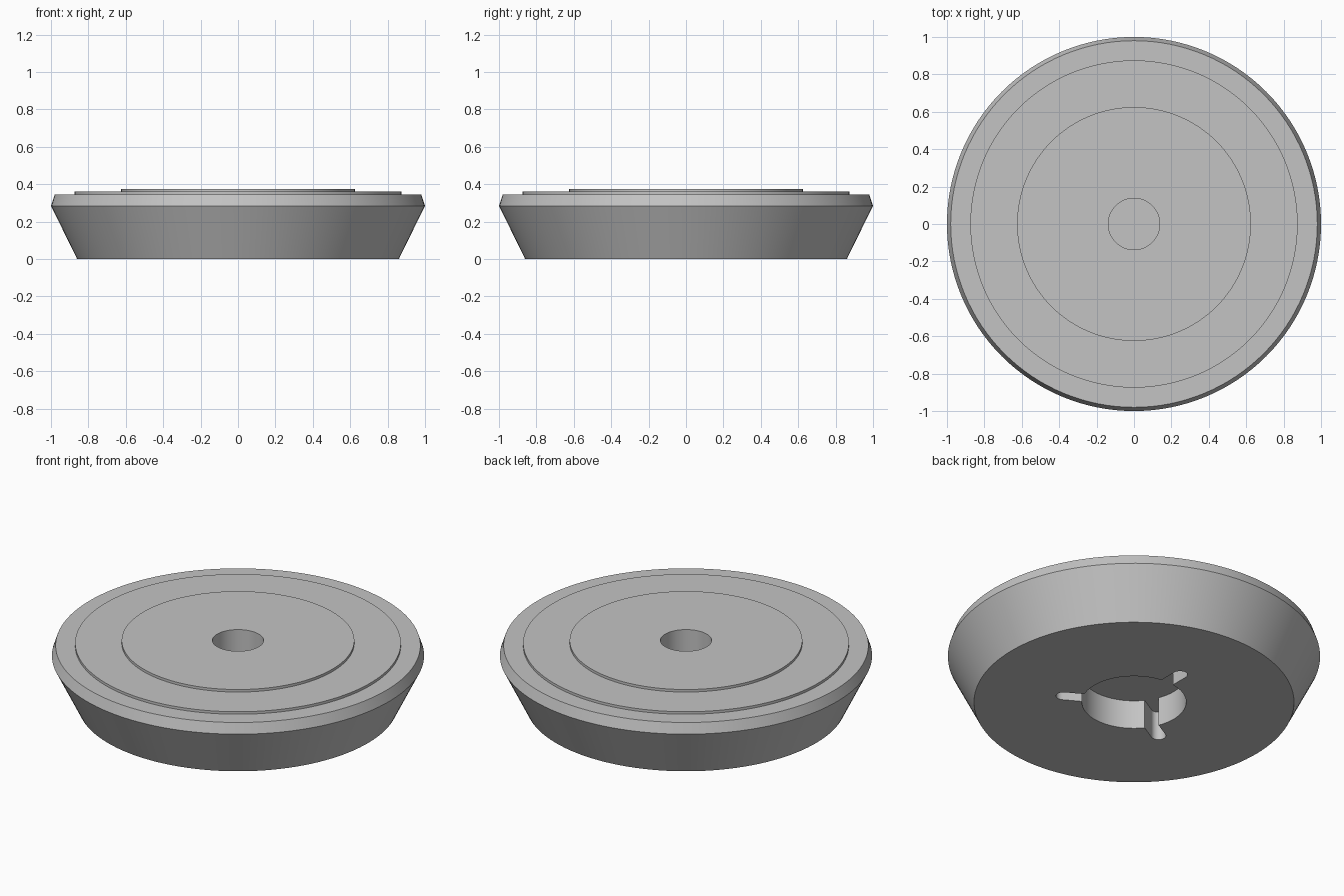
import bpy, bmesh, math

if "Cube" in bpy.data.objects:
    bpy.data.objects.remove(bpy.data.objects["Cube"])

SEGS = 128

grey = bpy.data.materials.new("light_grey")
grey.diffuse_color = (0.55, 0.55, 0.55, 1.0)
grey.use_nodes = True
grey.node_tree.nodes["Principled BSDF"].inputs["Base Color"].default_value = grey.diffuse_color


def make_object(name, bm):
    bmesh.ops.recalc_face_normals(bm, faces=bm.faces)
    mesh = bpy.data.meshes.new(name)
    bm.to_mesh(mesh)
    bm.free()
    mesh.materials.append(grey)
    obj = bpy.data.objects.new(name, mesh)
    bpy.context.collection.objects.link(obj)
    return obj


def lathe(name, profile):
    """Spin (radius, z) points round z, closing both ends with flat caps."""
    bm = bmesh.new()
    rings = [[bm.verts.new((r * math.cos(2 * math.pi * i / SEGS),
                            r * math.sin(2 * math.pi * i / SEGS), z))
              for i in range(SEGS)] for r, z in profile]
    for a, b in zip(rings, rings[1:]):
        for i in range(SEGS):
            j = (i + 1) % SEGS
            bm.faces.new((a[i], a[j], b[j], b[i]))
    bm.faces.new(rings[0])
    bm.faces.new(rings[-1])
    return make_object(name, bm)


# stepped disc with a blind centre hole in the top
disc = lathe("stepped_disc", [
    (0.86, 0.0), (1.0, 0.285), (0.98, 0.345), (0.875, 0.345), (0.875, 0.36),
    (0.625, 0.36), (0.625, 0.375), (0.1375, 0.375), (0.1375, 0.2)])

# underside recess outline: round pocket with three round-ended slots
R, HALF, TIP, DEPTH = 0.28, 0.04, 0.425, 0.17
outline = []
gap = math.asin(HALF / R)
for k in range(3):
    base = math.radians(90 + 120 * k)
    for i in range(13):                       # rounded slot end
        t = -math.pi / 2 + math.pi * i / 12
        x, y = TIP - HALF + HALF * math.cos(t), HALF * math.sin(t)
        outline.append((x * math.cos(base) - y * math.sin(base),
                        x * math.sin(base) + y * math.cos(base)))
    for i in range(33):                       # pocket wall to the next slot
        a = base + gap + (2 * math.pi / 3 - 2 * gap) * i / 32
        outline.append((R * math.cos(a), R * math.sin(a)))

bm = bmesh.new()
face = bm.faces.new([bm.verts.new((x, y, -0.1)) for x, y in outline])
ext = bmesh.ops.extrude_face_region(bm, geom=[face])
for v in ext["geom"]:
    if isinstance(v, bmesh.types.BMVert):
        v.co.z = DEPTH
cutter = make_object("recess_cutter", bm)
cutter.hide_render = True

# cut the recess and smooth the round walls
bpy.context.view_layer.objects.active = disc
disc.select_set(True)
cutter.select_set(False)
mod = disc.modifiers.new("recess", 'BOOLEAN')
mod.operation = 'DIFFERENCE'
mod.solver = 'EXACT'
mod.object = cutter
bpy.ops.object.modifier_apply(modifier=mod.name)
bpy.data.objects.remove(cutter)
bpy.ops.object.shade_smooth_by_angle(angle=math.radians(30))
